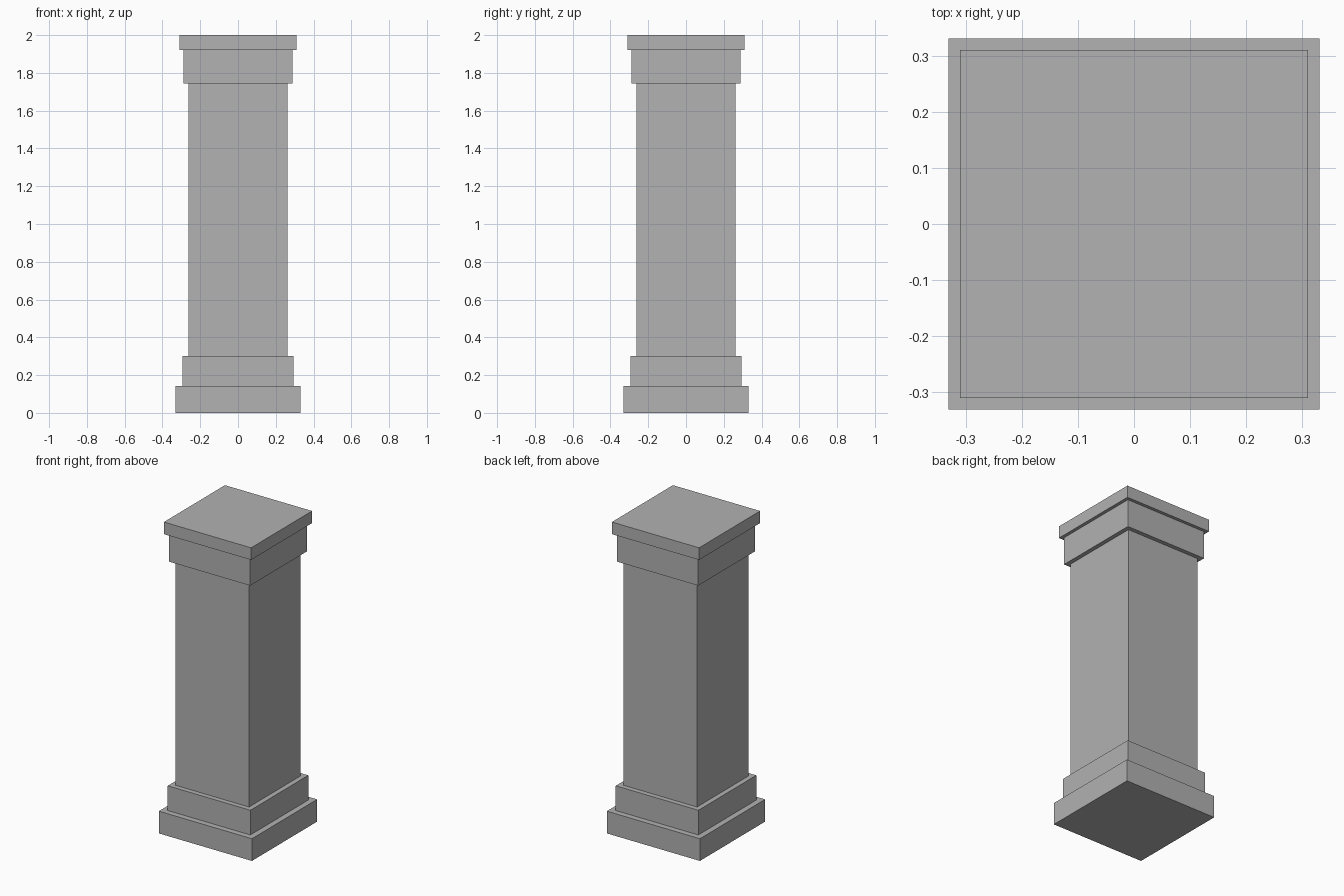
import bpy
import bmesh
from mathutils import Matrix

cube = bpy.data.objects.get("Cube")
if cube:
    bpy.data.objects.remove(cube, do_unlink=True)

# Plain grey stone
stone = bpy.data.materials.new("grey_stone")
stone.use_nodes = True
colour = (0.445, 0.445, 0.445, 1)
stone.diffuse_color = colour
stone.node_tree.nodes["Principled BSDF"].inputs["Base Color"].default_value = colour


def block(name, half, bottom, top):
    """Square block centred on the column axis."""
    bm = bmesh.new()
    place = Matrix.Translation((0, 0, (bottom + top) / 2))
    size = Matrix.Diagonal((2 * half, 2 * half, top - bottom, 1))
    bmesh.ops.create_cube(bm, size=1, matrix=place @ size)
    mesh = bpy.data.meshes.new(name)
    bm.to_mesh(mesh)
    bm.free()
    mesh.materials.append(stone)
    bpy.context.collection.objects.link(bpy.data.objects.new(name, mesh))


# Blocks stacked from the ground up: name, half width, top height
stack = [
    ("plinth", 0.331, 0.143),
    ("base_step", 0.294, 0.302),
    ("shaft", 0.262, 1.743),
    ("capital", 0.289, 1.922),
    ("top_slab", 0.31, 2.0),
]
bottom = 0
for name, half, top in stack:
    block(name, half, bottom, top)
    bottom = top
